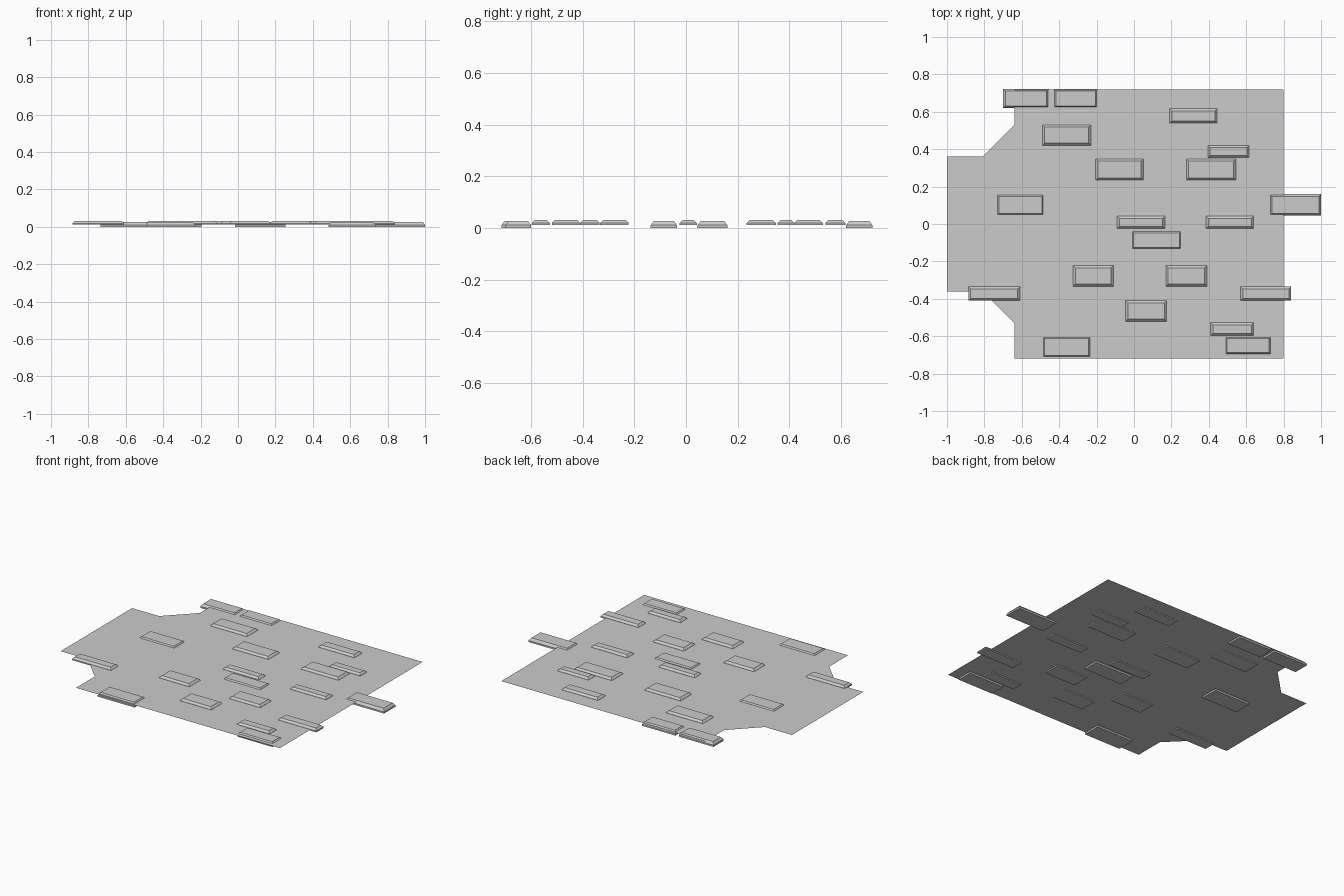
import bpy
import bmesh

default_cube = bpy.data.objects.get("Cube")
if default_cube:
    bpy.data.objects.remove(default_cube, do_unlink=True)

# One plain stone colour for everything
stone = bpy.data.materials.new("stone_grey")
stone.use_nodes = True
grey = (0.6, 0.6, 0.6, 1)
stone.diffuse_color = grey
stone.node_tree.nodes["Principled BSDF"].inputs["Base Color"].default_value = grey


def make_object(name, mesh_builder):
    """Wrap a bmesh in a named object with the stone material."""
    mesh = bpy.data.meshes.new(name)
    mesh_builder.to_mesh(mesh)
    mesh_builder.free()
    mesh.materials.append(stone)
    thing = bpy.data.objects.new(name, mesh)
    bpy.context.collection.objects.link(thing)
    return thing


# Mortar sheet: half outline mirrored across the centre line
SHEET_Z = 0.018
half_outline = [(-1, 0.36), (-0.81, 0.36), (-0.64, 0.53), (-0.64, 0.72), (0.8, 0.72)]
outline = half_outline + [(x, -y) for x, y in reversed(half_outline)]
sheet = bmesh.new()
sheet_face = sheet.faces.new([sheet.verts.new((x, y, SHEET_Z)) for x, y in outline])
sheet_face.normal_update()
if sheet_face.normal.z < 0:
    sheet_face.normal_flip()
make_object("wall_sheet", sheet)


def make_brick(name, left, right, front, back, base, top):
    """Brick with short upright sides and a chamfered top."""
    brick = bmesh.new()
    shoulder = base + (top - base) * 0.4
    rings = []
    for height, inset in ((base, 0), (shoulder, 0), (top, 0.012)):
        corners = [
            (left + inset, front + inset),
            (right - inset, front + inset),
            (right - inset, back - inset),
            (left + inset, back - inset),
        ]
        rings.append([brick.verts.new((x, y, height)) for x, y in corners])
    brick.faces.new(rings[0])
    brick.faces.new(rings[-1])
    for lower, upper in zip(rings, rings[1:]):
        for corner in range(len(lower)):
            following = (corner + 1) % len(lower)
            brick.faces.new((lower[corner], lower[following], upper[following], upper[corner]))
    bmesh.ops.recalc_face_normals(brick, faces=brick.faces)
    return make_object(name, brick)


# Brick courses: front edge, back edge, and the left and right ends of each brick
sunken_courses = [
    (0.62, 0.722, [(-0.7, -0.455), (-0.43, -0.195)]),
    (0.045, 0.16, [(-0.735, -0.48), (0.725, 1)]),
    (-0.137, -0.035, [(-0.015, 0.255)]),
    (-0.7, -0.6, [(0.485, 0.735)]),
    (-0.715, -0.6, [(-0.49, -0.23)]),
]
raised_courses = [
    (0.54, 0.617, [(0.19, 0.445)]),
    (0.42, 0.53, [(-0.49, -0.23)]),
    (0.355, 0.42, [(0.395, 0.615)]),
    (0.235, 0.348, [(-0.205, 0.05), (0.28, 0.545)]),
    (-0.025, 0.042, [(-0.09, 0.165), (0.385, 0.64)]),
    (-0.333, -0.222, [(-0.325, -0.11), (0.17, 0.39)]),
    (-0.41, -0.335, [(-0.885, -0.61), (0.57, 0.84)]),
    (-0.52, -0.41, [(-0.045, 0.175)]),
    (-0.597, -0.527, [(0.41, 0.64)]),
]


def lay_courses(prefix, courses, base, top):
    count = 0
    for front, back, bricks in courses:
        for left, right in bricks:
            count += 1
            make_brick(f"{prefix}_{count}", left, right, front, back, base, top)


lay_courses("sunken_brick", sunken_courses, 0, 0.026)
lay_courses("raised_brick", raised_courses, 0.011, 0.031)
